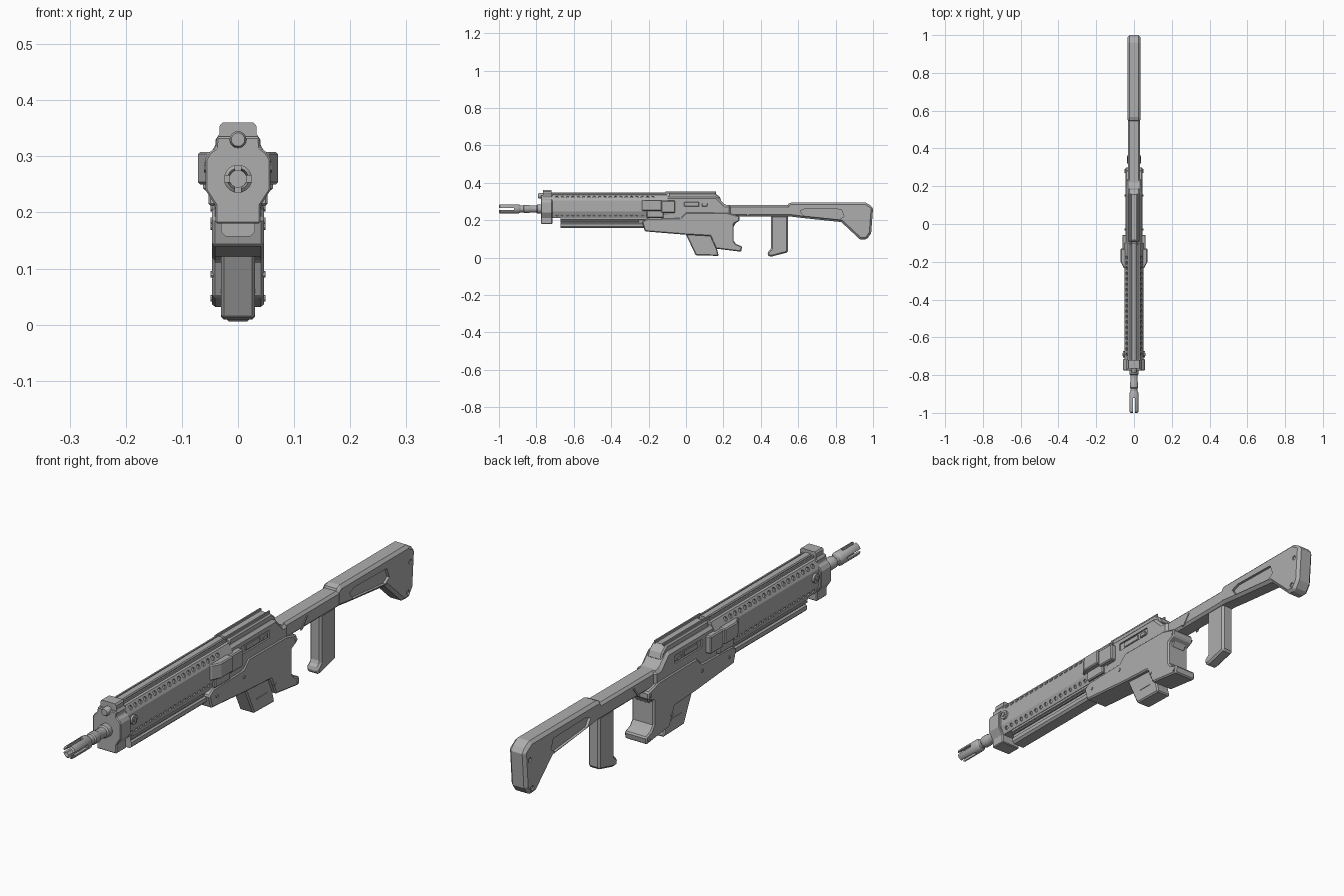
import bpy, bmesh, math
from mathutils import Matrix, Vector

if "Cube" in bpy.data.objects:
    bpy.data.objects.remove(bpy.data.objects["Cube"])

grey = bpy.data.materials.new("gunmetal grey")
grey.diffuse_color = (0.42, 0.42, 0.42, 1)
grey.use_nodes = True
grey.node_tree.nodes["Principled BSDF"].inputs["Base Color"].default_value = grey.diffuse_color


def make(name, bm, bevel=0.0):
    bmesh.ops.recalc_face_normals(bm, faces=bm.faces)
    me = bpy.data.meshes.new(name)
    bm.to_mesh(me)
    bm.free()
    me.materials.append(grey)
    ob = bpy.data.objects.new(name, me)
    bpy.context.collection.objects.link(ob)
    if bevel:
        m = ob.modifiers.new("bevel", 'BEVEL')
        m.width, m.segments, m.limit_method = bevel, 1, 'ANGLE'
        m.angle_limit = math.radians(40)
    return ob


def extrude(bm, pts, vec):
    f = bm.faces.new([bm.verts.new(p) for p in pts])
    r = bmesh.ops.extrude_face_region(bm, geom=[f])
    bmesh.ops.translate(bm, vec=vec, verts=[v for v in r["geom"] if isinstance(v, bmesh.types.BMVert)])


def side(name, prof, w, bevel=0.0):
    """Side profile (y, z) extruded across x to half width w."""
    bm = bmesh.new()
    extrude(bm, [(-w, y, z) for y, z in prof], (2 * w, 0, 0))
    return make(name, bm, bevel)


def section(name, half, y0, y1, bevel=0.0):
    """Half cross-section (x, z), mirrored, extruded along y."""
    bm = bmesh.new()
    pts = half + [(-x, z) for x, z in reversed(half)]
    extrude(bm, [(x, y0, z) for x, z in pts], (0, y1 - y0, 0))
    return make(name, bm, bevel)


def lathe(name, rings, z, n=20):
    """Rings of (y, radius) around an axis along y."""
    bm = bmesh.new()
    loops = [[bm.verts.new((r * math.cos(a), y, z + r * math.sin(a)))
              for a in [2 * math.pi * i / n for i in range(n)]] for y, r in rings]
    for a, b in zip(loops, loops[1:]):
        for i in range(n):
            bm.faces.new((a[i], a[(i + 1) % n], b[(i + 1) % n], b[i]))
    bm.faces.new(loops[0])
    bm.faces.new(loops[-1])
    ob = make(name, bm)
    bpy.ops.object.select_all(action='DESELECT')
    ob.select_set(True)
    bpy.context.view_layer.objects.active = ob
    bpy.ops.object.shade_smooth_by_angle(angle=math.radians(35))
    return ob


def add_box(bm, c, s):
    bmesh.ops.create_cube(bm, size=1, matrix=Matrix.Translation(c) @ Matrix.Diagonal((*s, 1)))


def add_disc(bm, c, axis, r, depth, n=12):
    rot = Vector(axis).to_track_quat('Z', 'Y').to_matrix().to_4x4()
    bmesh.ops.create_cone(bm, cap_ends=True, segments=n, radius1=r, radius2=r, depth=depth,
                          matrix=Matrix.Translation(c) @ rot)


def cut(target, name, bm):
    c = make(name, bm)
    c.hide_render = True
    c.hide_viewport = True
    c.display_type = 'WIRE'
    m = target.modifiers.new("cut", 'BOOLEAN')
    m.operation, m.object, m.solver = 'DIFFERENCE', c, 'EXACT'


def pair(name, boxes, bevel=0.0):
    """Boxes (x, y, z, sx, sy, sz) copied to both sides."""
    bm = bmesh.new()
    for x, y, z, sx, sy, sz in boxes:
        for s in (-1, 1):
            add_box(bm, (s * x, y, z), (sx, sy, sz))
    return make(name, bm, bevel)


# Barrel and slotted muzzle
lathe("barrel", [(-0.90, .018), (-.87, .018), (-.865, .022), (-.84, .022), (-.835, .019),
                 (-.80, .019), (-.795, .024), (-.75, .024)], 0.26)
muzzle = lathe("muzzle", [(-.99, .016), (-1, .019), (-.995, .025), (-.895, .025), (-.885, .018)], 0.26)
bm = bmesh.new()
add_disc(bm, (0, -.97, .26), (0, 1, 0), .015, .12, 16)
cut(muzzle, "bore_cutter", bm)
bm = bmesh.new()
add_box(bm, (0, -.965, .26), (.07, .09, .011))
cut(muzzle, "slot_cutter_across", bm)
bm = bmesh.new()
add_box(bm, (0, -.965, .26), (.011, .09, .07))
cut(muzzle, "slot_cutter_upright", bm)

# Front plate, gas tube and front sight block
section("front_plate", [(.04, .18), (.04, .212), (.058, .24), (.058, .295), (.05, .308), (.04, .315), (.038, .335)],
        -.775, -.715, .003)
section("front_sight_block", [(.04, .305), (.04, .33), (.033, .34), (.033, .354), (.028, .36)], -.765, -.72)
lathe("gas_tube", [(-.79, .012), (-.785, .015), (-.75, .015)], .33, 16)

# Handguard with round vents and flat side panels
HG = [(.036, .212), (.049, .245), (.049, .305), (.032, .335), (.022, .338)]
guard = section("handguard", HG, -.72, -.1)
bm = bmesh.new()
for s in (-1, 1):
    for i in range(19):
        y = -.69 + i * .0285
        add_disc(bm, (s * .040, y, .321), (s * .03, 0, .017), .0085, .012, 10)
        if y < -.2:
            add_disc(bm, (s * .0425, y, .2285), (s * .033, 0, -.013), .0075, .012, 10)
cut(guard, "vent_cutter", bm)
panel = pair("handguard_side_panel", [(.048, -.435, .278, .014, .43, .054)], .004)
bm = bmesh.new()
for s in (-1, 1):
    for i in range(5):
        y = -.60 + i * .082
        add_box(bm, (s * .055, y, .28), (.014, .046, .016))
        for e in (-1, 1):
            add_disc(bm, (s * .055, y + e * .023, .28), (0, 0, 1), .0069, .016, 8)
cut(panel, "slot_cutter", bm)
bm = bmesh.new()
for s in (-1, 1):
    add_disc(bm, (s * .05, -.69, .28), (1, 0, 0), .017, .014, 16)
    add_disc(bm, (s * .055, -.69, .28), (1, 0, 0), .009, .012, 6)
make("handguard_bolt", bm)
section("top_rail", [(.014, .33), (.014, .345), (.011, .349)], -.73, -.1)
pair("top_rail_edge", [(.021, -.41, .341, .006, .62, .01)])

# Under rail
section("under_rail", [(.022, .157), (.03, .165), (.03, .18), (.024, .185), (.024, .2), (.034, .204), (.034, .215)],
        -.67, -.2)
pair("under_rail_strip", [(.03, -.46, .196, .008, .42, .009)], .002)

# Wide clamp block, tapering forward
bm = bmesh.new()
for s in (-1, 1):
    extrude(bm, [(s * x, y, .25) for x, y in
                 [(.03, -.235), (.053, -.235), (.071, -.20), (.071, -.13), (.03, -.13)]], (0, 0, .058))
    add_box(bm, (s * .046, -.095, .272), (.032, .075, .066))
    add_box(bm, (s * .046, -.165, .232), (.014, .09, .04))
make("clamp_block", bm, .004)

# Upper receiver with sloped back and ejection port
upper = side("upper_receiver", [(-.13, .19), (-.13, .325), (.165, .325), (.21, .28), (.24, .28), (.24, .19)], .042, .010)
bm = bmesh.new()
for s in (-1, 1):
    add_box(bm, (s * .045, .045, .285), (.018, .16, .03))
cut(upper, "port_cutter", bm)
pair("port_cover", [(.036, .03, .285, .010, .08, .022), (.037, .10, .282, .012, .03, .016)], .002)
side("receiver_top_cover", [(-.10, .31), (-.09, .345), (.155, .345), (.18, .325), (.19, .30)], .029, .005)
pair("receiver_top_rail", [(.018, .025, .348, .007, .27, .012)], .002)

# Lower receiver, grip flare and magazine
lower = side("lower_receiver", [(-.235, .19), (-.22, .14), (0, .122), (.13, .115), (.16, .048), (.295, .031),
             (.30, .06), (.268, .072), (.255, .09), (.255, .18), (.285, .195), (.285, .222),
             (.22, .24), (.0, .242), (-.03, .212), (-.21, .208)], .046, .005)
bm = bmesh.new()
for s in (-1, 1):
    for y, z in [(-.03, .185), (.275, .208), (.285, .047), (-.19, .175), (.15, .09)]:
        add_disc(bm, (s * .046, y, z), (1, 0, 0), .006, .006, 10)
make("receiver_pins", bm)
side("magazine", [(-.02, .15), (.0, .122), (.052, .012), (.175, .009), (.165, .05), (.15, .15)], .03, .005)
pair("magazine_rib", [(.029, .10, .06, .006, .06, .006)])
side("trigger_housing", [(.22, .16), (.255, .165), (.275, .20), (.285, .225), (.22, .225)], .03, .004)

# Stock neck, rear grip and shoulder stock
side("stock_neck", [(.19, .22), (.20, .28), (.56, .28), (.62, .22)], .033, .009)
bm = bmesh.new()
for s in (-1, 1):
    extrude(bm, [(s * .031, y, z) for y, z in [(.32, .222), (.355, .262), (.362, .262), (.33, .222)]],
            (s * .005, 0, 0))
make("neck_rib", bm)
side("rear_grip", [(.455, .225), (.455, .045), (.435, .028), (.44, .006), (.46, .006), (.545, .028), (.545, .225)],
     .024, .007)
stock = side("shoulder_stock", [(.54, .222), (.54, .28), (.555, .295), (.96, .295), (.997, .272), (1, .26),
             (.99, .13), (.965, .095), (.93, .097), (.83, .19), (.62, .212)], .034, .011)
bm = bmesh.new()
for s in (-1, 1):
    extrude(bm, [(s * .024, y, z) for y, z in [(.61, .25), (.64, .262), (.83, .258), (.845, .22), (.82, .204),
                                             (.63, .222)]], (s * .03, 0, 0))
    for y, z in [(.97, .23), (.955, .12)]:
        add_disc(bm, (s * .034, y, z), (1, 0, 0), .009, .01, 12)
cut(stock, "stock_recess_cutter", bm)
